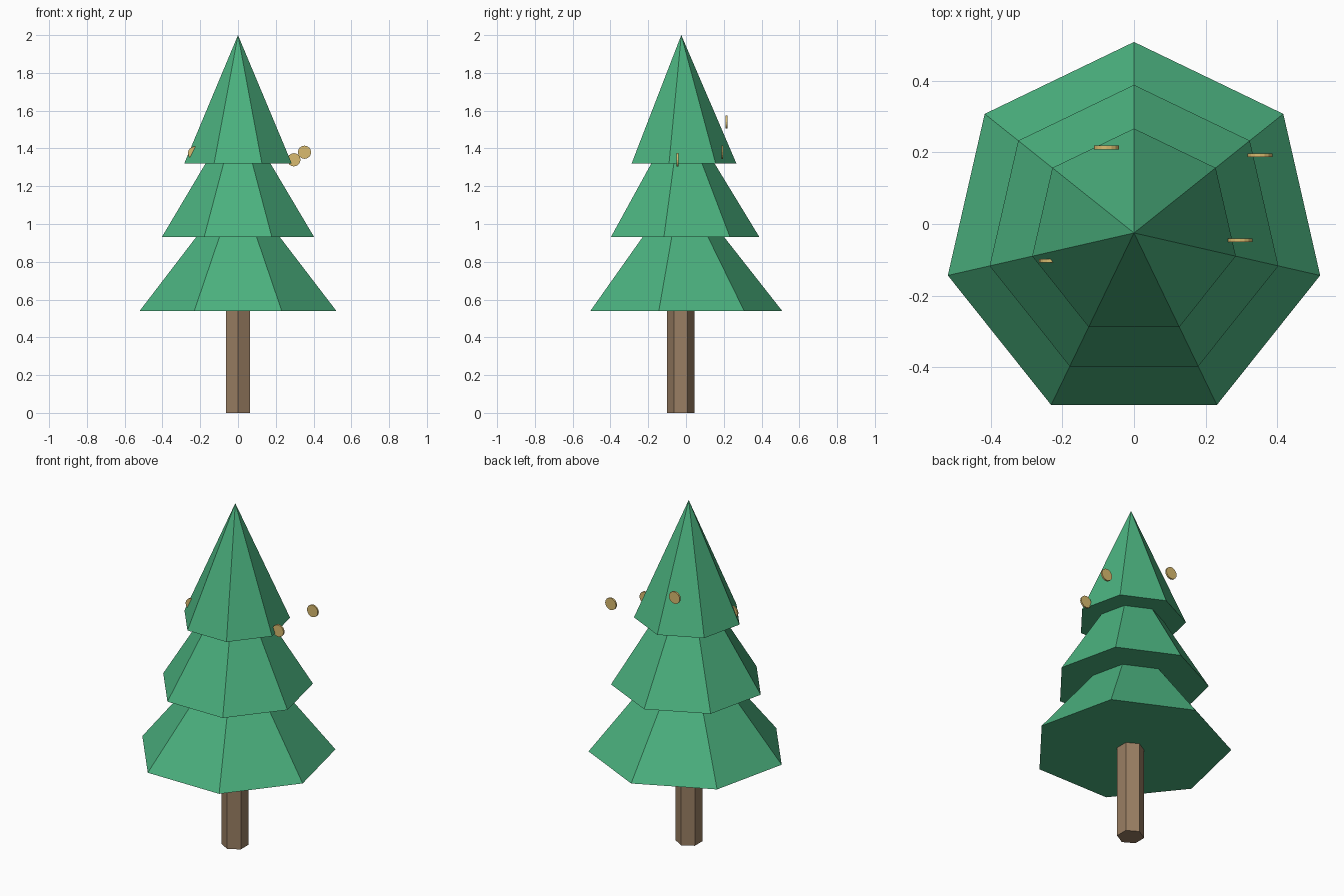
import bpy
import bmesh
from math import sin, cos, pi

if "Cube" in bpy.data.objects:
    bpy.data.objects.remove(bpy.data.objects["Cube"])


def material(name, rgb):
    m = bpy.data.materials.new(name)
    m.diffuse_color = (*rgb, 1)
    m.use_nodes = True
    m.node_tree.nodes["Principled BSDF"].inputs["Base Color"].default_value = m.diffuse_color
    return m


def add_object(name, bm, mat, loc):
    bmesh.ops.recalc_face_normals(bm, faces=bm.faces)
    me = bpy.data.meshes.new(name)
    bm.to_mesh(me)
    bm.free()
    me.materials.append(mat)
    ob = bpy.data.objects.new(name, me)
    ob.location = loc
    bpy.context.collection.objects.link(ob)
    return ob


def solid(name, sides, radius, height, mat, loc, pointed=False):
    """Flat-sided cone or prism on its base, first corner towards +y."""
    bm = bmesh.new()
    ring = [(radius * sin(2 * pi * i / sides), radius * cos(2 * pi * i / sides))
            for i in range(sides)]
    low = [bm.verts.new((x, y, 0)) for x, y in ring]
    bm.faces.new(low)
    if pointed:
        tip = bm.verts.new((0, 0, height))
        for i in range(sides):
            bm.faces.new((low[i], low[(i + 1) % sides], tip))
    else:
        high = [bm.verts.new((x, y, height)) for x, y in ring]
        bm.faces.new(high)
        for i in range(sides):
            j = (i + 1) % sides
            bm.faces.new((low[i], low[j], high[j], high[i]))
    return add_object(name, bm, mat, loc)


green = material("needles", (0.07, 0.44, 0.21))
brown = material("bark", (0.32, 0.21, 0.125))
gold = material("gold", (0.70, 0.50, 0.16))

AXIS_Y = -0.025

# Six-sided trunk
solid("trunk", 6, 0.073, 0.56, brown, (0, AXIS_Y - 0.003, 0))

# Three stacked seven-sided foliage cones
for i, (z, r) in enumerate([(0.54, 0.534), (0.93, 0.414), (1.32, 0.292)]):
    solid(f"foliage_tier_{i + 1}", 7, r, 0.68, green, (0, AXIS_Y, z), True)

# Small round discs around the top tier, facing front and back
THICK = 0.01
for i, (x, y, z) in enumerate([(-0.077, 0.214, 1.54), (0.352, 0.192, 1.38),
                               (0.296, -0.046, 1.34), (-0.23, -0.103, 1.375)]):
    disc = solid(f"ornament_{i + 1}", 16, 0.035, THICK, gold, (x, y + THICK / 2, z))
    disc.rotation_euler.x = pi / 2
